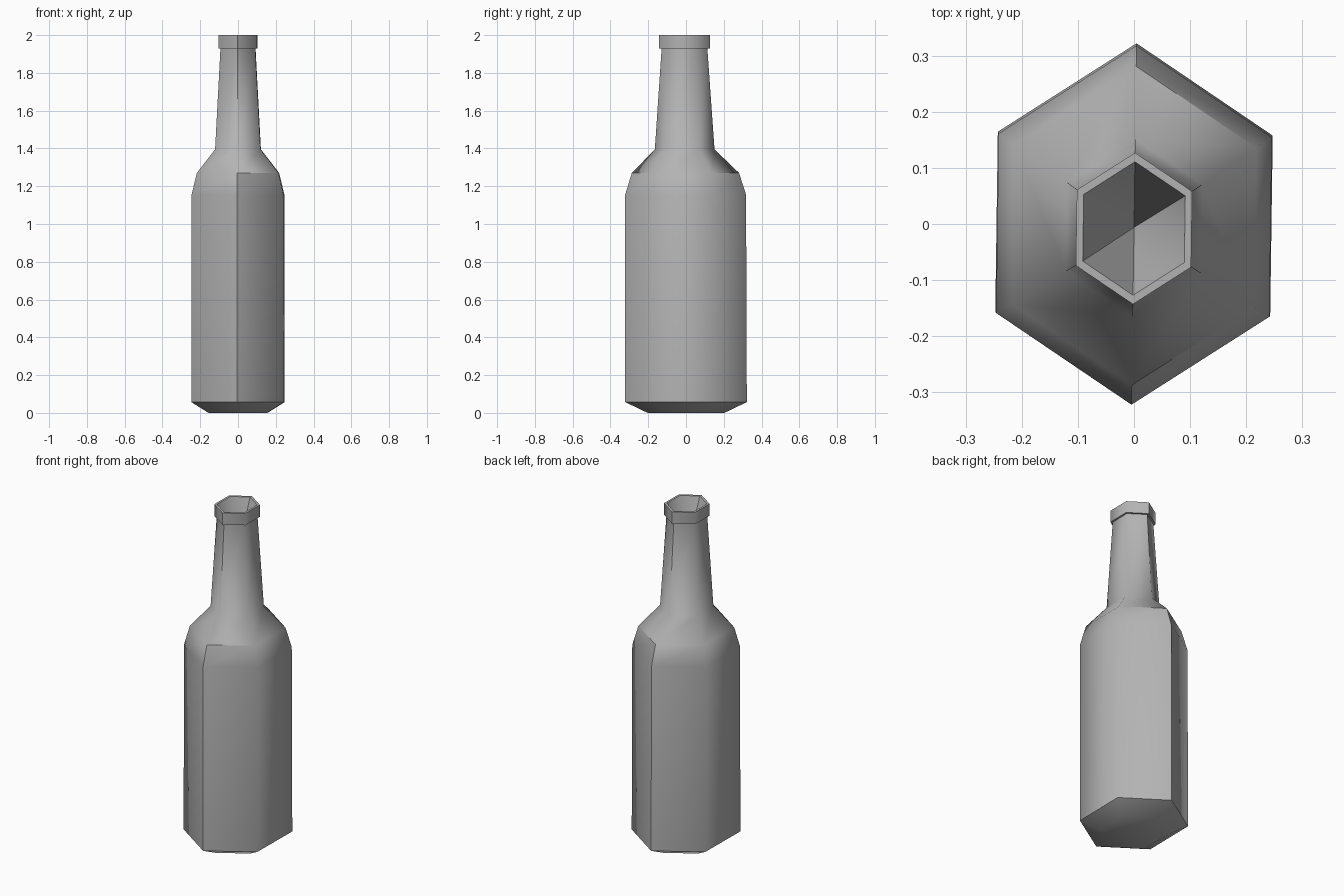
import bpy, bmesh, math

if "Cube" in bpy.data.objects:
    bpy.data.objects.remove(bpy.data.objects["Cube"])

SIDES = 6
TWIST = math.radians(-0.8)
X_SCALE = 0.245 / (0.322 * math.cos(math.radians(30)))   # squashed hexagon

# profile: (radius along y, height, y offset of the ring)
PROFILE = [
    (0.203, 0.0, 0.0),       # foot
    (0.322, 0.057, 0.0),     # body
    (0.320, 1.155, -0.002),
    (0.284, 1.27, -0.003),   # shoulder
    (0.158, 1.395, -0.007),
    (0.121, 1.93, -0.008),   # neck
    (0.135, 1.93, -0.008),   # lip
    (0.135, 2.0, -0.008),
    (0.119, 2.0, -0.008),    # mouth
]
MOUTH_DEPTH = 1.7

bm = bmesh.new()


def ring(r, z, dy):
    verts = []
    for i in range(SIDES):
        a = math.radians(90) + 2 * math.pi * i / SIDES
        x, y = r * X_SCALE * math.cos(a), r * math.sin(a)
        verts.append(bm.verts.new((x * math.cos(TWIST) - y * math.sin(TWIST),
                                   x * math.sin(TWIST) + y * math.cos(TWIST) + dy, z)))
    return verts


# outer wall and lip
rings = [ring(*p) for p in PROFILE]
for low, high in zip(rings, rings[1:]):
    for i in range(SIDES):
        j = (i + 1) % SIDES
        bm.faces.new((low[i], low[j], high[j], high[i]))

# flat base and tapered mouth
bm.faces.new(rings[0][::-1])
apex = bm.verts.new((0, -0.006, MOUTH_DEPTH))
for i in range(SIDES):
    bm.faces.new((rings[-1][i], rings[-1][(i + 1) % SIDES], apex))
bmesh.ops.recalc_face_normals(bm, faces=bm.faces[:])

# creases: foot rim, front and back body corners, right shoulder, mouth
creases = [(rings[1][i], rings[1][(i + 1) % SIDES]) for i in range(SIDES)]
creases += [(rings[k][i], rings[k + 1][i]) for k in (1, 2) for i in (0, 3)]
creases += [(rings[3][3], rings[3][4]), (rings[3][5], rings[3][0])]
creases += [(rings[-1][i], apex) for i in (0, 2, 3, 5)]
bm.edges.index_update()
sharp = [bm.edges.get(pair).index for pair in creases]

mesh = bpy.data.meshes.new("bottle")
bm.to_mesh(mesh)
bm.free()
bottle = bpy.data.objects.new("bottle", mesh)
bpy.context.collection.objects.link(bottle)
bpy.context.view_layer.objects.active = bottle
bottle.select_set(True)
bpy.ops.object.shade_smooth_by_angle(angle=math.radians(60))
for i in sharp:
    mesh.edges[i].use_edge_sharp = True

# dark grey glass
glass = bpy.data.materials.new("dark_glass")
glass.diffuse_color = (0.45, 0.45, 0.45, 1)
glass.use_nodes = True
glass.node_tree.nodes["Principled BSDF"].inputs["Base Color"].default_value = glass.diffuse_color
mesh.materials.append(glass)
